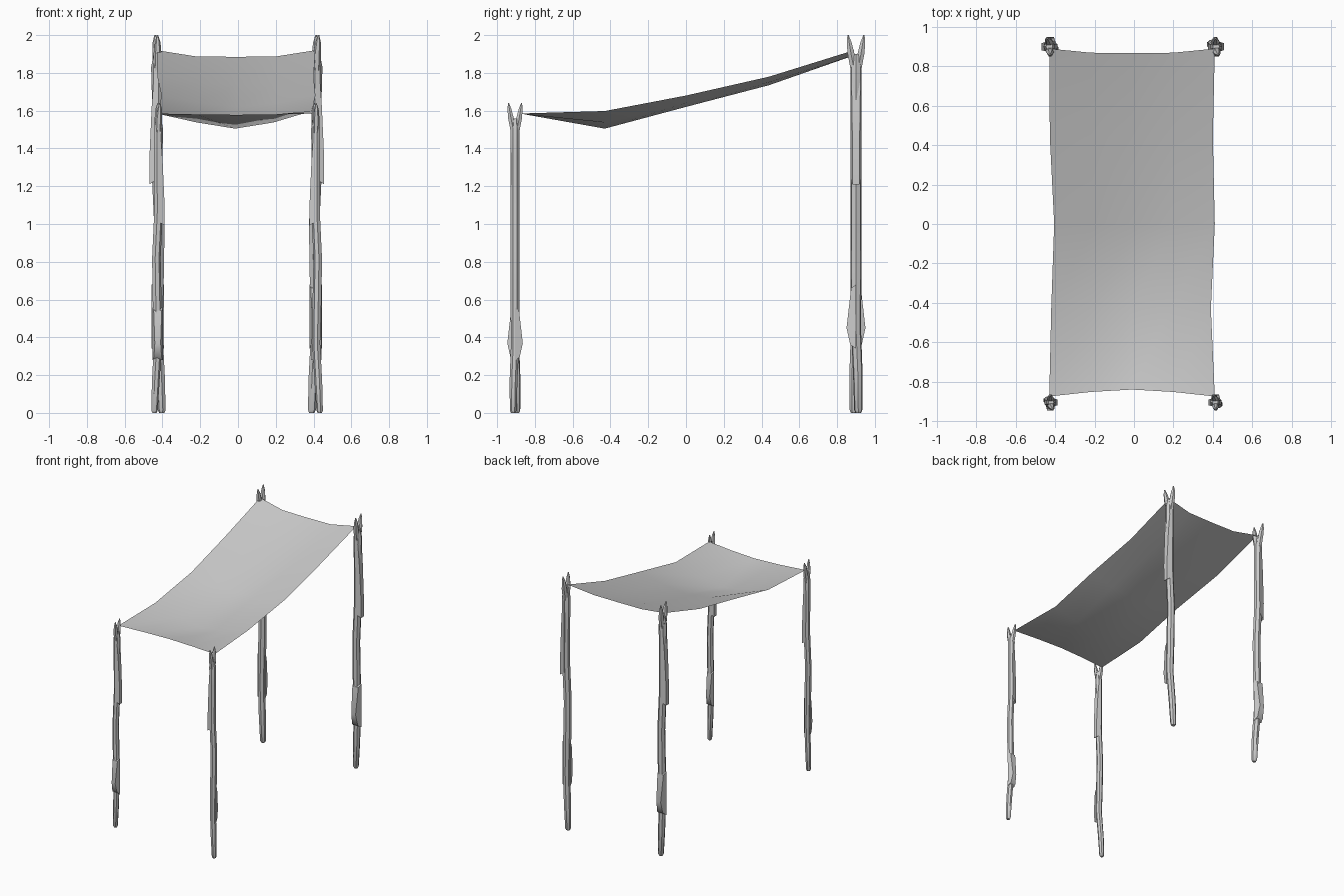
import bpy, bmesh, math
from mathutils import Vector, Matrix

cube = bpy.data.objects.get("Cube")
if cube:
    bpy.data.objects.remove(cube)

grey = bpy.data.materials.new("plain grey")
grey.use_nodes = True
GREY = (0.6, 0.6, 0.6, 1)
grey.diffuse_color = GREY
grey.node_tree.nodes["Principled BSDF"].inputs["Base Color"].default_value = GREY


def add_object(name, bm, angle):
    mesh = bpy.data.meshes.new(name)
    bm.to_mesh(mesh)
    bm.free()
    mesh.materials.append(grey)
    ob = bpy.data.objects.new(name, mesh)
    bpy.context.collection.objects.link(ob)
    bpy.ops.object.select_all(action='DESELECT')
    ob.select_set(True)
    bpy.context.view_layer.objects.active = ob
    bpy.ops.object.shade_smooth_by_angle(angle=math.radians(angle))
    return ob


def tube(bm, path, sides=7):
    """Closed branch through (x, y, z, radius) points, with level rings."""
    rings = []
    for x, y, z, r in path:
        ring = []
        for i in range(sides):
            a = math.tau * i / sides
            ring.append(bm.verts.new((x + r * math.cos(a), y + r * math.sin(a), z)))
        rings.append(ring)
    for low, high in zip(rings, rings[1:]):
        for i in range(sides):
            j = (i + 1) % sides
            bm.faces.new((low[i], low[j], high[j], high[i]))
    bm.faces.new(rings[0][::-1])
    bm.faces.new(rings[-1])


def fin(bm, outline, direction, half):
    """Torn bark ridge: (reach, z) outline, thin at its outer edge."""
    out = Vector(direction)
    side = out.cross(Vector((0, 0, 1))) * half
    faces = []
    for s in (-1, 1):
        faces.append([bm.verts.new(out * d + side * s * (1 - 9 * d) + Vector((0, 0, z)))
                      for d, z in outline])
    n = len(outline)
    new = [bm.faces.new(faces[0]), bm.faces.new(faces[1][::-1])]
    for i in range(n):
        j = (i + 1) % n
        new.append(bm.faces.new((faces[0][j], faces[0][i], faces[1][i], faces[1][j])))
    bmesh.ops.recalc_face_normals(bm, faces=new)


def forked_post(name, x, y, size, turn):
    bm = bmesh.new()
    # crooked trunk
    tube(bm, [(-.022, .013, 0, .014), (-.022, .012, .015, .022), (-.014, .01, .2, .026),
              (0, 0, .45, .027), (-.006, 0, .75, .03), (-.01, 0, 1, .029),
              (.004, 0, 1.3, .029), (.002, 0, 1.65, .028), (.004, 0, 1.83, .031),
              (.004, 0, 1.9, .018)])
    # fork prongs
    for s in (-1, 1):
        tube(bm, [(.003, s * .006, 1.8, .022), (.004 - s * .003, s * .026, 1.9, .021),
                  (.006 - s * .006, s * .036, 1.96, .015),
                  (.008 - s * .006, s * .042, 2.0, .004)], 6)
    # bark ridge high up and knot near the ground
    fin(bm, [(0, 1.24), (.043, 1.21), (.044, 1.35), (.032, 1.62), (.015, 1.86), (0, 1.86)],
        (1, 0, 0), .03)
    fin(bm, [(0, .34), (.03, .36), (.05, .45), (.026, .66), (0, .68)], (0, -1, 0), .034)
    bm.transform(Matrix.Translation((x, y, 0)) @ Matrix.Rotation(turn, 4, 'Z')
                 @ Matrix.Scale(size, 4))
    add_object(name, bm, 45)


forked_post("front_right_post", -.425, -.905, .82, 0)
forked_post("front_left_post", .415, -.905, .82, math.pi)
forked_post("back_right_post", -.425, .9, 1, math.pi)
forked_post("back_left_post", .412, .9, 1, 0)

# Sagging cloth: per row y, right edge x, left edge x, edge height, middle height, y bow
rows = [(-.875, -.43, .41, 1.585, 1.578, .035),
        (-.43, -.42, .39, 1.598, 1.505, 0),
        (0, -.405, .41, 1.68, 1.62, 0),
        (.44, -.427, .4, 1.78, 1.735, 0),
        (.89, -.43, .41, 1.92, 1.885, -.022)]
bm = bmesh.new()
grid = []
for y, x0, x1, edge, middle, bow in rows:
    line = []
    for i in range(5):
        t = i / 4
        sag = (0, .65, 1, .65, 0)[i] if y < .8 else (0, .95, 1, .95, 0)[i]
        line.append(bm.verts.new((x0 + (x1 - x0) * t, y + bow * sag,
                                  edge + (middle - edge) * sag)))
    grid.append(line)
for a, b in zip(grid, grid[1:]):
    for i in range(4):
        bm.faces.new((a[i], a[i + 1], b[i + 1], b[i]))
add_object("cloth_canopy", bm, 60)
